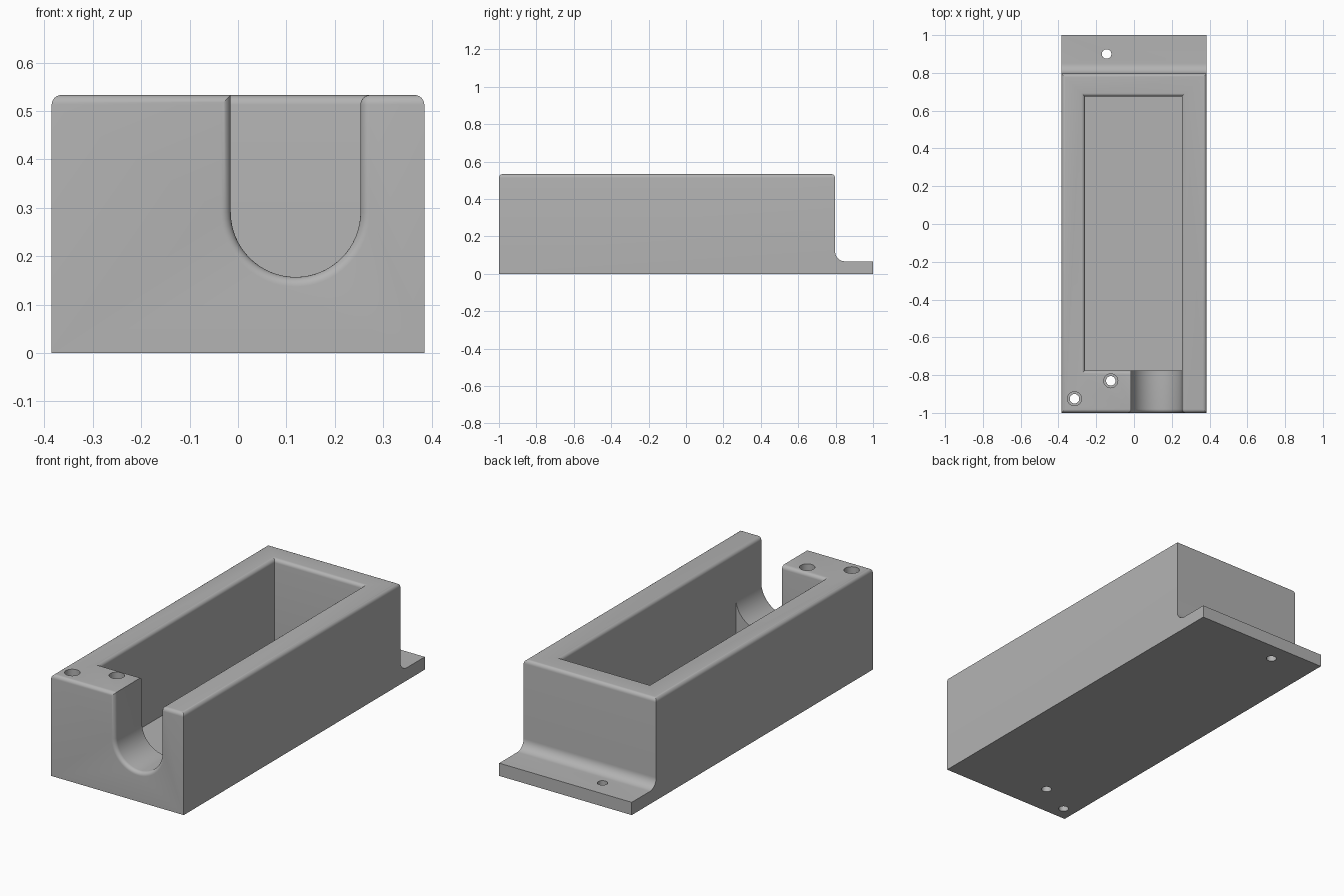
import bpy
import bmesh
from math import pi, sin, cos, radians

old = bpy.data.objects.get("Cube")
if old:
    bpy.data.objects.remove(old, do_unlink=True)

HALF_W, TOP, BASE = 0.385, 0.533, 0.067
BACK_WALL, FILLET, ROUND = 0.797, 0.053, 0.02
SLOT_X, SLOT_Z, SLOT_R = 0.119, 0.291, 0.134
SLOT_LEFT, SLOT_RIGHT = SLOT_X - SLOT_R, SLOT_X + SLOT_R
CAV_FRONT, CAV_BACK, CAV_LEFT = -0.775, 0.675, -0.26

grey = bpy.data.materials.new("plain grey")
grey.use_nodes = True
colour = (0.45, 0.45, 0.45, 1)
grey.diffuse_color = colour
grey.node_tree.nodes["Principled BSDF"].inputs["Base Color"].default_value = colour


def prism(name, points, offset):
    """Extrude a closed 3D outline along an offset vector."""
    bm = bmesh.new()
    face = bm.faces.new([bm.verts.new(p) for p in points])
    new = bmesh.ops.extrude_face_region(bm, geom=[face])["geom"]
    bmesh.ops.translate(bm, vec=offset, verts=[v for v in new if isinstance(v, bmesh.types.BMVert)])
    bmesh.ops.recalc_face_normals(bm, faces=bm.faces)
    mesh = bpy.data.meshes.new(name)
    bm.to_mesh(mesh)
    bm.free()
    mesh.materials.append(grey)
    obj = bpy.data.objects.new(name, mesh)
    bpy.context.collection.objects.link(obj)
    return obj


def cylinder(name, x, y, radius, z0, z1):
    ring = [(x + radius * cos(2 * pi * i / 40), y + radius * sin(2 * pi * i / 40), z0) for i in range(40)]
    return prism(name, ring, (0, 0, z1 - z0))


def cut(obj, cutter):
    """Subtract the cutter, keep the result as plain mesh, remove the cutter."""
    cutter.hide_render = True
    mod = obj.modifiers.new("cut", 'BOOLEAN')
    mod.operation, mod.solver, mod.object = 'DIFFERENCE', 'EXACT', cutter
    bpy.context.view_layer.update()
    graph = bpy.context.evaluated_depsgraph_get()
    mesh = bpy.data.meshes.new_from_object(obj.evaluated_get(graph))
    obj.modifiers.clear()
    obj.data = mesh
    bpy.data.objects.remove(cutter, do_unlink=True)


# Housing with rear mounting flange, from one side profile
profile = [(-1, 0), (1, 0), (1, BASE)]
for i in range(13):
    a = -pi / 2 - i * pi / 24
    profile.append((BACK_WALL + FILLET + FILLET * cos(a), BASE + FILLET + FILLET * sin(a)))
profile += [(BACK_WALL, TOP), (-1, TOP)]
body = prism("housing", [(-HALF_W, y, z) for y, z in profile], (2 * HALF_W, 0, 0))

# Open tray
cut(body, prism("tray_cutter",
                [(CAV_LEFT, CAV_FRONT, BASE), (SLOT_RIGHT, CAV_FRONT, BASE),
                 (SLOT_RIGHT, CAV_BACK, BASE), (CAV_LEFT, CAV_BACK, BASE)], (0, 0, 1)))

# Round-bottomed slot through the front wall
outline = [(SLOT_RIGHT, -1.1, 1), (SLOT_LEFT, -1.1, 1)]
for i in range(33):
    a = pi + pi * i / 32
    outline.append((SLOT_X + SLOT_R * cos(a), -1.1, SLOT_Z + SLOT_R * sin(a)))
cut(body, prism("slot_cutter", outline, (0, 0.5, 0)))

# Rounded rim and rounded front edge of the slot
bm = bmesh.new()
bm.from_mesh(body.data)
bmesh.ops.remove_doubles(bm, verts=bm.verts, dist=0.0002)
bmesh.ops.dissolve_limit(bm, angle_limit=radians(1), verts=bm.verts, edges=bm.edges)


def is_rounded(edge):
    if len(edge.link_faces) != 2 or edge.calc_face_angle(0) < radians(30):
        return False
    ends = [v.co for v in edge.verts]
    if all(c.z > TOP - 0.001 for c in ends):
        return not all(abs(c.x - SLOT_LEFT) < 0.002 for c in ends)
    on_front = all(c.y < -0.999 for c in ends)
    return on_front and all(abs(c.x) < HALF_W - 0.05 for c in ends)


bmesh.ops.bevel(bm, geom=[e for e in bm.edges if is_rounded(e)], offset=ROUND,
                offset_type='OFFSET', segments=6, profile=0.5, affect='EDGES', clamp_overlap=False)
bm.to_mesh(body.data)
bm.free()

# Screw holes: two counterbored at the front, one plain in the flange
for x, y in ((-0.315, -0.925), (-0.123, -0.83)):
    cut(body, cylinder("counterbore_cutter", x, y, 0.037, BASE, 1))
    cut(body, cylinder("screw_cutter", x, y, 0.025, -0.1, 0.2))
cut(body, cylinder("flange_cutter", -0.145, 0.9, 0.025, -0.1, 0.2))

# Smooth fillets, crisp corners
bpy.ops.object.select_all(action='DESELECT')
body.select_set(True)
bpy.context.view_layer.objects.active = body
bpy.ops.object.shade_smooth_by_angle(angle=radians(30))
